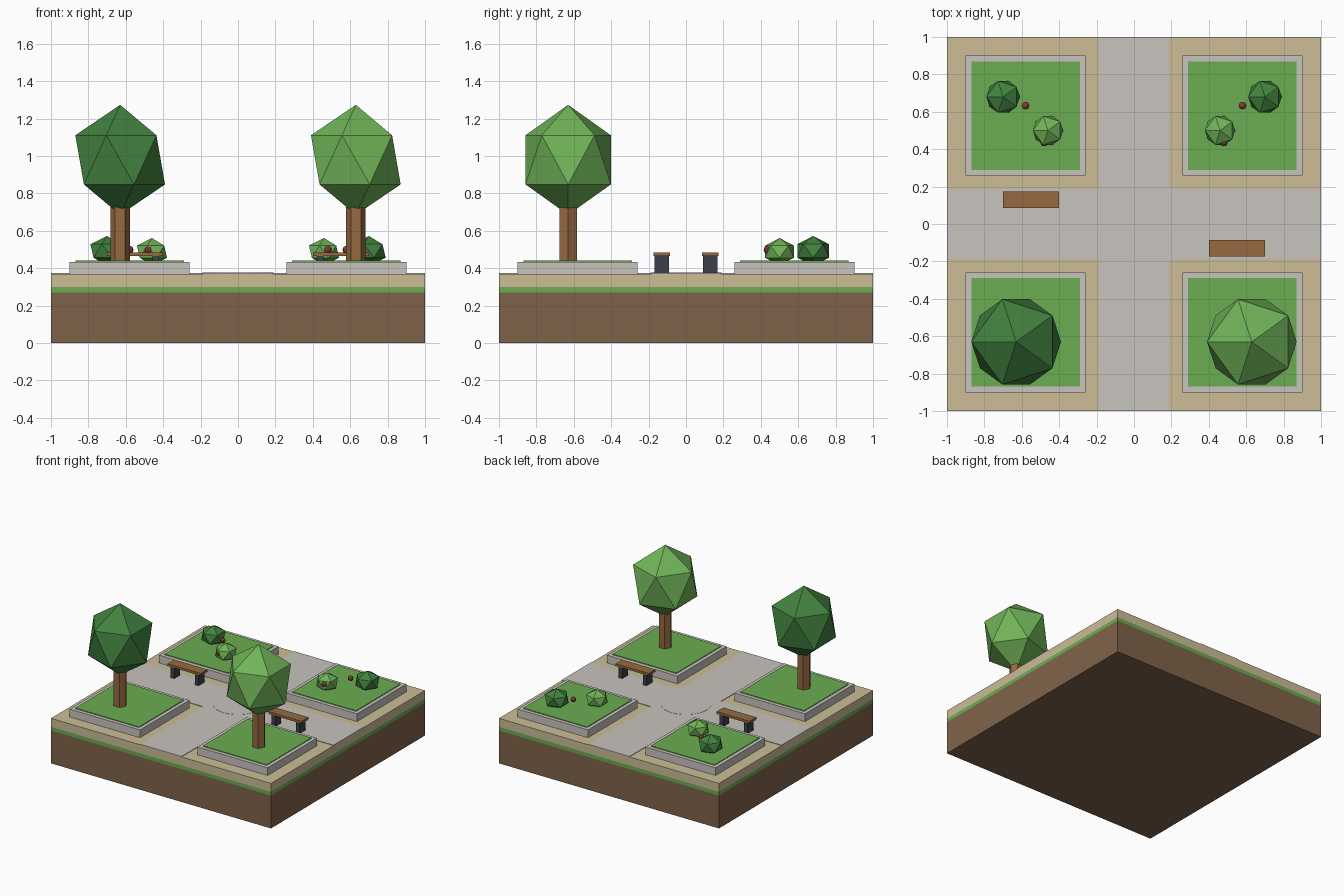
import bpy
import math

if "Cube" in bpy.data.objects:
    bpy.data.objects.remove(bpy.data.objects["Cube"])


def material(name, hex_code):
    """Flat material from an sRGB hex colour."""
    m = bpy.data.materials.new(name)
    lin = []
    for i in (0, 2, 4):
        c = int(hex_code[i:i + 2], 16) / 255
        lin.append(c / 12.92 if c <= 0.04045 else ((c + 0.055) / 1.055) ** 2.4)
    m.diffuse_color = (*lin, 1)
    m.use_nodes = True
    m.node_tree.nodes["Principled BSDF"].inputs["Base Color"].default_value = m.diffuse_color
    return m


SOIL = material("soil_brown", "80634A")
GRASS = material("grass_green", "6BAE52")
SAND = material("sand_tan", "CCBD97")
STONE = material("stone_grey", "C8C4BE")
WOOD = material("wood_brown", "966A40")
METAL = material("dark_metal", "3C404B")
DARK_LEAF = material("dark_leaf", "42823F")
LIGHT_LEAF = material("light_leaf", "70B458")
BERRY = material("berry_red", "8A4038")


def finish(name, mat):
    ob = bpy.context.object
    ob.name = name
    ob.data.materials.append(mat)
    return ob


def box(name, mat, x, y, z):
    """Box from (min, max) ranges on each axis."""
    bpy.ops.mesh.primitive_cube_add(size=1, location=[sum(r) / 2 for r in (x, y, z)])
    bpy.context.object.scale = [r[1] - r[0] for r in (x, y, z)]
    return finish(name, mat)


def cylinder(name, mat, sides, radius, x, y, z):
    bpy.ops.mesh.primitive_cylinder_add(vertices=sides, radius=radius, depth=z[1] - z[0],
                                        location=(x, y, sum(z) / 2),
                                        rotation=(0, 0, math.pi / 2))
    return finish(name, mat)


def ball(name, mat, loc, radius, height_radius):
    """Twenty-sided faceted ball, stretched or squashed in height."""
    bpy.ops.mesh.primitive_ico_sphere_add(subdivisions=1, radius=1, location=loc,
                                          rotation=(0, 0, math.pi))
    bpy.context.object.scale = (radius, radius, height_radius)
    return finish(name, mat)


# Layered ground block
FULL = (-1, 1)
box("soil_block", SOIL, FULL, FULL, (0, 0.27))
box("grass_layer", GRASS, FULL, FULL, (0.27, 0.30))
box("sand_layer", SAND, FULL, FULL, (0.30, 0.37))

# Crossing paths and round centre
W = 0.187
PATH_Z = (0.368, 0.374)
box("long_path", STONE, (-W, W), FULL, PATH_Z)
for side, x in (("left", (-1, -W)), ("right", (W, 1))):
    box(side + "_path", STONE, x, (-W, W), PATH_Z)
cylinder("centre_paving", STONE, 32, 0.19, 0, 0, (0.368, 0.3755))

# Raised planting beds in the four quarters
for sx in (-1, 1):
    for sy in (-1, 1):
        def span(s, half):
            return (s * 0.58 - half, s * 0.58 + half)
        box("bed_curb", STONE, span(sx, 0.32), span(sy, 0.32), (0.37, 0.434))
        box("bed_grass", GRASS, span(sx, 0.29), span(sy, 0.29), (0.42, 0.44))

# Front trees
for x, leaf in ((-0.63, DARK_LEAF), (0.63, LIGHT_LEAF)):
    cylinder("tree_trunk", WOOD, 6, 0.053, x, -0.63, (0.43, 0.77))
    ball("tree_crown", leaf, (x, -0.63, 0.979), 0.268, 0.294)

# Back bushes and berries
for s in (-1, 1):
    ball("dark_bush", DARK_LEAF, (s * 0.70, 0.68, 0.492), 0.10, 0.08)
    ball("light_bush", LIGHT_LEAF, (s * 0.46, 0.50, 0.488), 0.09, 0.073)
    for x, y in ((0.58, 0.633), (0.48, 0.436)):
        bpy.ops.mesh.primitive_uv_sphere_add(segments=8, ring_count=6, radius=0.021,
                                             location=(s * x, y, 0.498))
        finish("berry", BERRY)

# Benches on the side paths
for s in (-1, 1):
    cx, cy = s * 0.55, -s * 0.13
    box("bench_seat", WOOD, (cx - 0.15, cx + 0.15), (cy - 0.044, cy + 0.044), (0.465, 0.484))
    for leg in (-0.11, 0.11):
        box("bench_leg", METAL, (cx + leg - 0.017, cx + leg + 0.017),
            (cy - 0.038, cy + 0.038), (0.37, 0.466))
